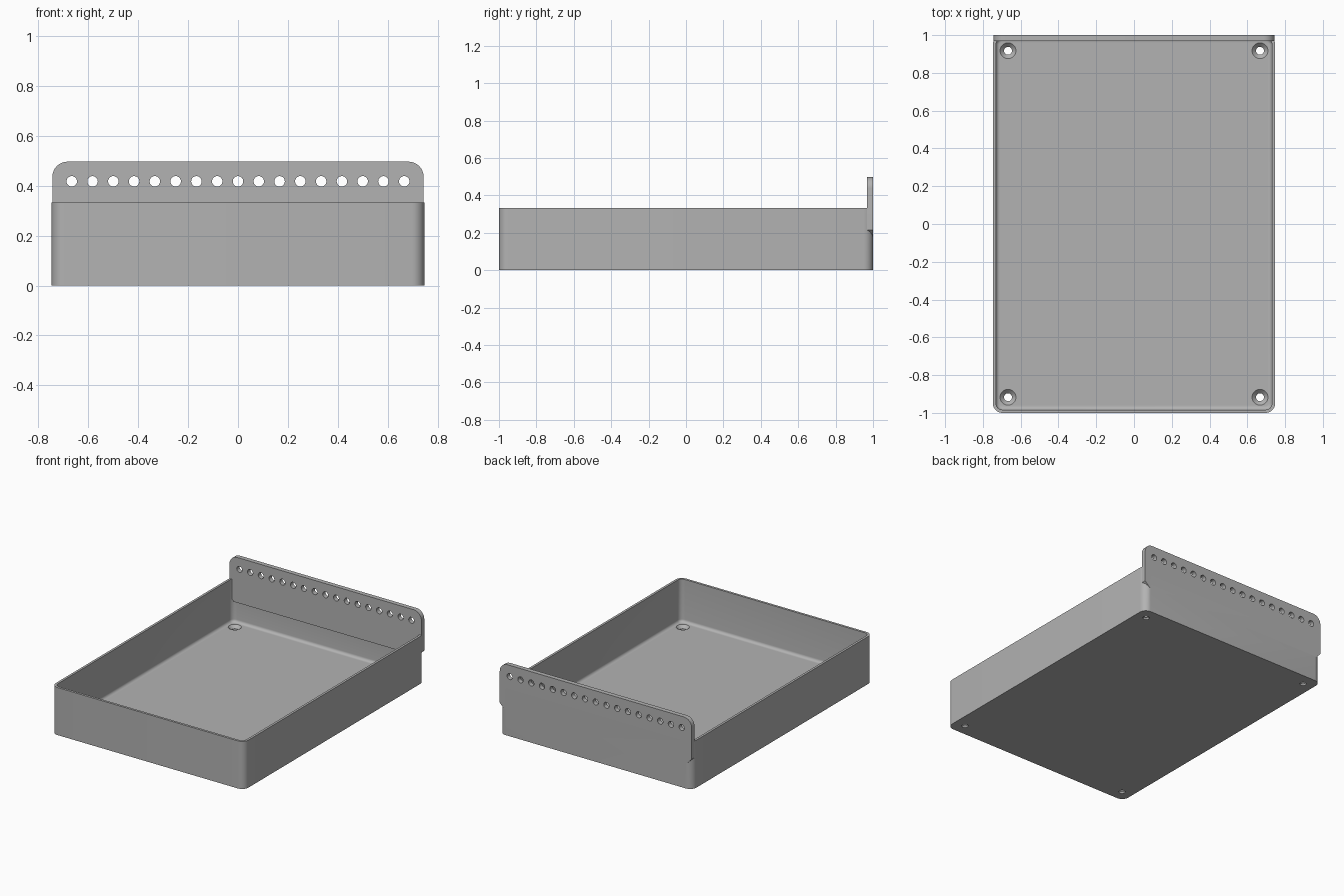
import bpy, bmesh, math

if "Cube" in bpy.data.objects:
    bpy.data.objects.remove(bpy.data.objects["Cube"])

HALF_X, HALF_Y, HEIGHT = 0.747, 1.0, 0.333
WALL, FLOOR, CORNER, FILLET = 0.0165, 0.033, 0.05, 0.02
PLATE_X, PLATE_FRONT, PLATE_LOW, PLATE_TOP = 0.744, 0.968, 0.18, 0.497

grey = bpy.data.materials.new("plain grey")
grey.use_nodes = True
colour = (0.45, 0.45, 0.45, 1)
grey.diffuse_color = colour
grey.node_tree.nodes["Principled BSDF"].inputs["Base Color"].default_value = colour


def make_object(name, bm):
    bmesh.ops.recalc_face_normals(bm, faces=bm.faces[:])
    mesh = bpy.data.meshes.new(name)
    bm.to_mesh(mesh)
    bm.free()
    mesh.materials.append(grey)
    obj = bpy.data.objects.new(name, mesh)
    bpy.context.collection.objects.link(obj)
    return obj


def arc(cx, cy, r, start, steps=8):
    """Quarter circle, counter-clockwise from the start angle in degrees."""
    angles = [math.radians(start + 90 * i / steps) for i in range(steps + 1)]
    return [(cx + r * math.cos(a), cy + r * math.sin(a)) for a in angles]


def rounded_ring(inset):
    """Rounded rectangle, inset from the outer wall."""
    r = max(CORNER - inset, 0.008)
    x, y = HALF_X - inset - r, HALF_Y - inset - r
    return (arc(x, y, r, 0) + arc(-x, y, r, 90)
            + arc(-x, -y, r, 180) + arc(x, -y, r, 270))


def loft(name, rings):
    """Skin closed rings of 3D points and cap both ends."""
    bm = bmesh.new()
    loops = [[bm.verts.new(p) for p in ring] for ring in rings]
    for a, b in zip(loops, loops[1:]):
        n = len(a)
        for i in range(n):
            j = (i + 1) % n
            bm.faces.new((a[i], a[j], b[j], b[i]))
    bm.faces.new(loops[0][::-1])
    bm.faces.new(loops[-1])
    return make_object(name, bm)


def add_cylinder(bm, centre, r_low, r_high, depth, axis="Z"):
    made = bmesh.ops.create_cone(bm, cap_ends=True, segments=32, radius1=r_low,
                                 radius2=r_high, depth=depth)["verts"]
    for v in made:
        if axis == "Y":
            v.co.y, v.co.z = -v.co.z, v.co.y
        v.co.x += centre[0]
        v.co.y += centre[1]
        v.co.z += centre[2]


def apply_boolean(target, tool, operation):
    mod = target.modifiers.new(operation.title(), "BOOLEAN")
    mod.operation, mod.object, mod.solver = operation, tool, "EXACT"
    bpy.context.view_layer.objects.active = target
    bpy.ops.object.modifier_apply(modifier=mod.name)
    bpy.data.objects.remove(tool)


# Open tray: outer wall, rim, inner wall, and a fillet down to the floor
levels = [(0, 0), (0, HEIGHT), (WALL, HEIGHT)]
for i in range(7):
    a = math.radians(90 * i / 6)
    levels.append((WALL + FILLET * (1 - math.cos(a)),
                   FLOOR + FILLET * (1 - math.sin(a))))
tray = loft("tray", [[(x, y, z) for x, y in rounded_ring(inset)] for inset, z in levels])

# Back plate: rounded top corners and chamfered lower corners
R, CHAMFER = 0.06, 0.035
outline = arc(PLATE_X - R, PLATE_TOP - R, R, 0) + arc(R - PLATE_X, PLATE_TOP - R, R, 90)
outline += [(-PLATE_X, PLATE_LOW + CHAMFER), (CHAMFER - PLATE_X, PLATE_LOW),
            (PLATE_X - CHAMFER, PLATE_LOW), (PLATE_X, PLATE_LOW + CHAMFER)]
plate = loft("back_plate", [[(x, y, z) for x, z in outline] for y in (PLATE_FRONT, HALF_Y)])
apply_boolean(tray, plate, "UNION")

# Row of holes through the plate, and screw holes in the floor corners
bm = bmesh.new()
for i in range(-8, 9):
    add_cylinder(bm, (i / 12, 0.985, 0.418), 0.021, 0.021, 0.1, "Y")
for sx in (-1, 1):
    for sy in (-1, 1):
        add_cylinder(bm, (sx * 0.667, sy * 0.917, 0), 0.021, 0.021, 0.08)
apply_boolean(tray, make_object("hole_cutter", bm), "DIFFERENCE")

# Countersinks for the screw holes
bm = bmesh.new()
for sx in (-1, 1):
    for sy in (-1, 1):
        add_cylinder(bm, (sx * 0.667, sy * 0.917, FLOOR), 0.021, 0.063, 0.042)
apply_boolean(tray, make_object("countersink_cutter", bm), "DIFFERENCE")

# Smooth curves, sharp edges
bpy.ops.object.select_all(action="DESELECT")
tray.select_set(True)
bpy.context.view_layer.objects.active = tray
bpy.ops.object.shade_smooth_by_angle(angle=math.radians(35))
